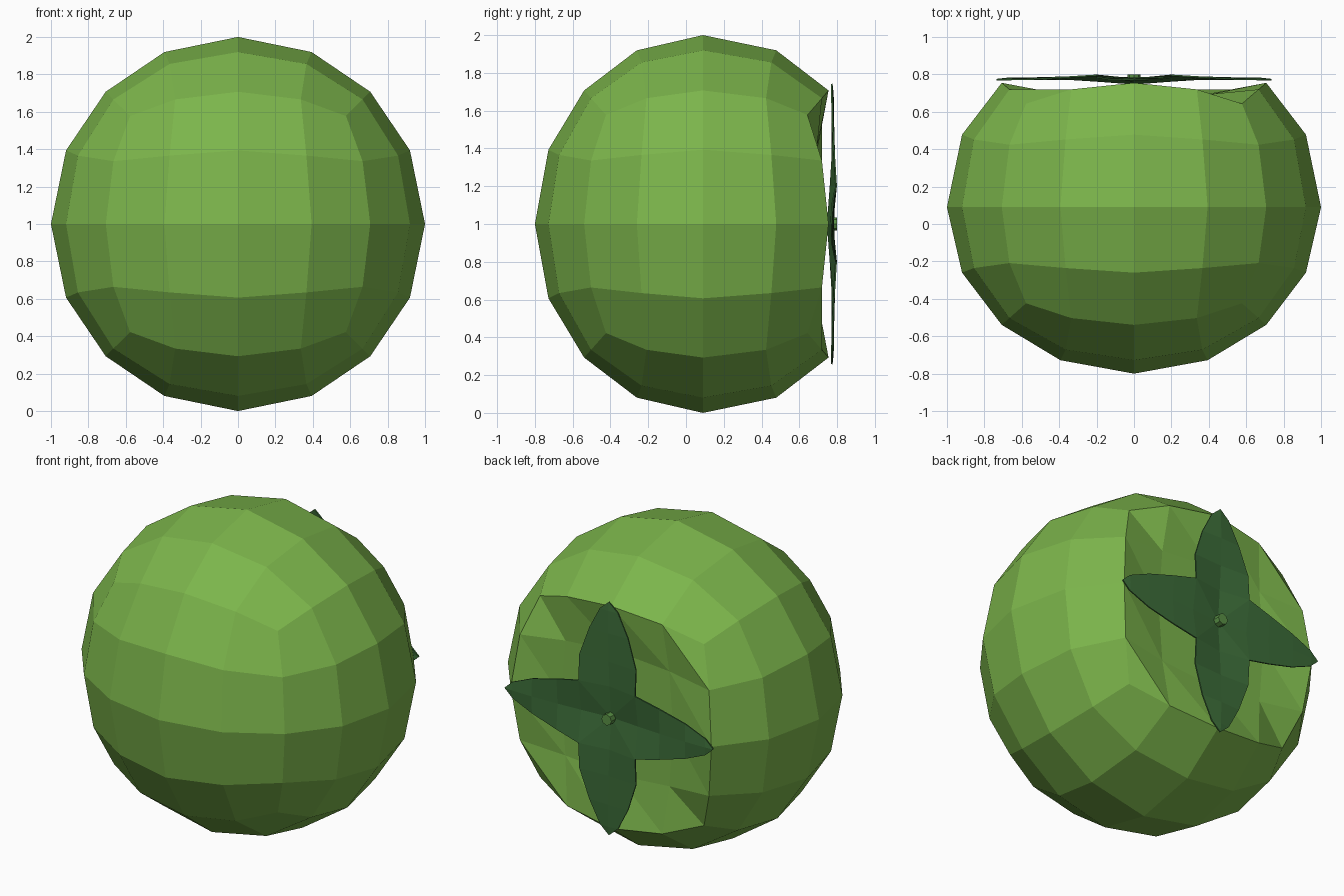
import bpy, bmesh, math
from mathutils import Vector

if "Cube" in bpy.data.objects:
    bpy.data.objects.remove(bpy.data.objects["Cube"])


def material(name, rgb):
    m = bpy.data.materials.new(name)
    m.diffuse_color = (*rgb, 1)
    m.use_nodes = True
    m.node_tree.nodes["Principled BSDF"].inputs["Base Color"].default_value = m.diffuse_color
    return m


def add_object(name, bm, mat):
    mesh = bpy.data.meshes.new(name)
    bm.to_mesh(mesh)
    bm.free()
    ob = bpy.data.objects.new(name, mesh)
    bpy.context.collection.objects.link(ob)
    mesh.materials.append(mat)
    return ob


skin = material("skin_green", (0.20, 0.46, 0.07))
leaf = material("leaf_green", (0.045, 0.15, 0.04))
stalk = material("stalk_green", (0.10, 0.28, 0.06))

# Fruit body: subdivided cube pushed out to a sphere
bpy.ops.mesh.primitive_cube_add(size=2)
cube = bpy.context.object
sub = cube.modifiers.new("round", 'SUBSURF')
sub.levels = 2
sub.use_limit_surface = False
bpy.context.view_layer.update()
bm = bmesh.new()
bm.from_object(cube, bpy.context.evaluated_depsgraph_get())
bpy.data.objects.remove(cube)
for v in bm.verts:
    v.co.normalize()

# Split the stalk-end faces along one shared diagonal direction
for f in [f for f in bm.faces if min(v.co.y for v in f.verts) > 0.55]:
    order = sorted(f.verts, key=lambda v: v.co.x + v.co.z)
    bmesh.utils.face_split(f, order[0], order[-1])

# Squash front to back, and flatten the stalk end into a shallow hollow
for v in bm.verts:
    y = v.co.y
    if y > 0.97:
        new_y = 0.69
    elif y > 0.75:
        new_y = 0.69
    elif y > 0:
        new_y = 0.09 + y * 0.935 + 0.02 * math.sin(math.pi * y / 0.75)
    else:
        new_y = 0.09 + y * 0.89
    v.co = Vector((v.co.x, new_y, v.co.z + 1))
bmesh.ops.recalc_face_normals(bm, faces=bm.faces)
add_object("fruit_body", bm, skin)

# Calyx: four leaves, each a midrib with two edges (distance, half width, rib y, edge y)
PROFILE = [(0.20, 0.20, 0.765, 0.795), (0.36, 0.19, 0.775, 0.785),
           (0.54, 0.13, 0.78, 0.775), (0.68, 0.06, 0.778, 0.772)]
bm = bmesh.new()
centre = bm.verts.new((0, 0.75, 1))
for k in range(4):
    a = k * math.pi / 2
    length = 1.0 if k % 2 == 0 else 1.01
    width = 0.85 if k % 2 == 0 else 1.05

    def vert(d, s, y):
        return bm.verts.new((d * math.cos(a) - s * math.sin(a), y,
                             1 + d * math.sin(a) + s * math.cos(a)))

    rows = []
    for i, (d, w, yr, ye) in enumerate(PROFILE):
        ww = w if i == 0 else w * width
        rows.append([vert(d * length, s * ww, ye if s else yr) for s in (-1, 0, 1)])
    tip = vert(0.735 * length, 0, 0.772)
    for s in (0, 1):
        bm.faces.new((centre, rows[0][s], rows[0][s + 1]))
        for p, q in zip(rows, rows[1:]):
            bm.faces.new((p[s], q[s], q[s + 1], p[s + 1]))
        bm.faces.new((rows[-1][s], tip, rows[-1][s + 1]))
bmesh.ops.remove_doubles(bm, verts=bm.verts, dist=0.005)
bmesh.ops.recalc_face_normals(bm, faces=bm.faces)
calyx = add_object("calyx", bm, leaf)
thick = calyx.modifiers.new("thickness", 'SOLIDIFY')
thick.thickness = 0.008
thick.offset = 0

# Short stalk stub
bpy.ops.mesh.primitive_cylinder_add(vertices=8, radius=0.035, depth=0.06,
                                    location=(0, 0.77, 1), rotation=(math.pi / 2, 0, 0))
bpy.context.object.name = "stalk"
bpy.context.object.data.materials.append(stalk)
